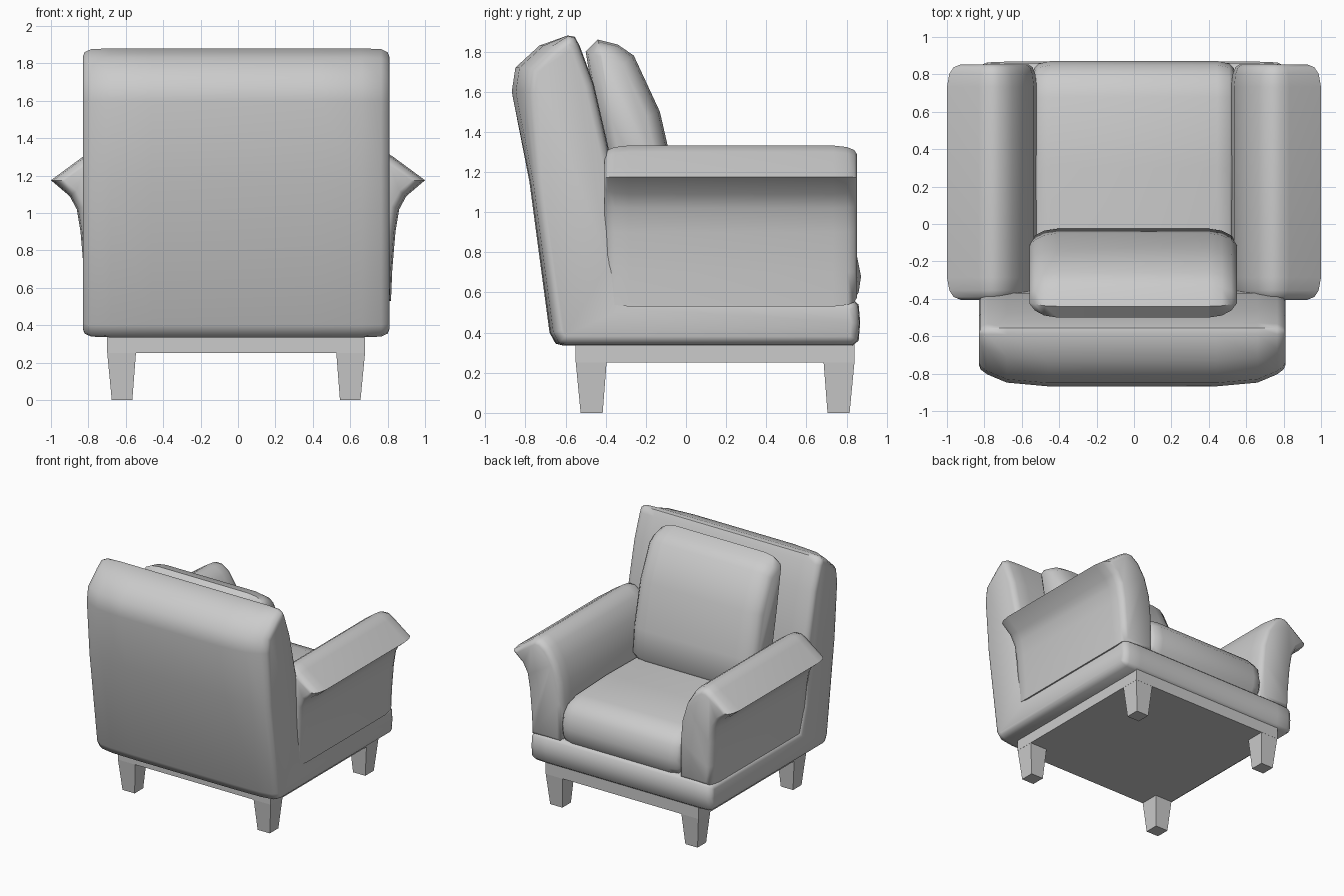
import bpy, bmesh, math
from mathutils import Vector

if "Cube" in bpy.data.objects:
    bpy.data.objects.remove(bpy.data.objects["Cube"])


def inset(profile, d):
    """Shrink a closed 2D outline by d with limited mitres."""
    pts = [Vector(p) for p in profile]
    n = len(pts)
    area = sum(pts[i].x * pts[(i + 1) % n].y - pts[(i + 1) % n].x * pts[i].y for i in range(n))
    s = 1 if area > 0 else -1
    out = []
    for i in range(n):
        e1 = (pts[i] - pts[i - 1]).normalized()
        e2 = (pts[(i + 1) % n] - pts[i]).normalized()
        n1, n2 = Vector((-e1.y, e1.x)) * s, Vector((-e2.y, e2.x)) * s
        m = (n1 + n2).normalized()
        out.append(pts[i] + m * d / max(m.dot(n1), 0.6))
    return out


def loft(name, axis, stations, smooth=50):
    """Skin outlines placed along an axis and cap both ends."""
    bm = bmesh.new()
    rings = []
    for pos, prof in stations:
        ring = []
        for a, b in prof:
            co = [a, b]
            co.insert(axis, pos)
            ring.append(bm.verts.new(co))
        rings.append(ring)
    n = len(rings[0])
    for r, q in zip(rings, rings[1:]):
        for i in range(n):
            j = (i + 1) % n
            bm.faces.new((r[i], r[j], q[j], q[i]))
    bm.faces.new(rings[0])
    bm.faces.new(rings[-1])
    bmesh.ops.recalc_face_normals(bm, faces=bm.faces)
    me = bpy.data.meshes.new(name)
    bm.to_mesh(me)
    bm.free()
    ob = bpy.data.objects.new(name, me)
    bpy.context.collection.objects.link(ob)
    if smooth:
        bpy.ops.object.select_all(action='DESELECT')
        bpy.context.view_layer.objects.active = ob
        ob.select_set(True)
        bpy.ops.object.shade_smooth_by_angle(angle=math.radians(smooth))
    return ob


def rounded(name, axis, prof, lo, hi, steps):
    """Loft with both ends rounded; steps are (distance from end, inset)."""
    st = [(lo + t, inset(prof, d)) for t, d in steps]
    st += [(hi - t, inset(prof, d)) for t, d in reversed(steps)]
    return loft(name, axis, st)


def rect(x0, x1, y0, y1):
    return [(x0, y0), (x1, y0), (x1, y1), (x0, y1)]


# Wooden frame and tapered legs
loft("frame", 2, [(z, rect(-0.70, 0.68, -0.55, 0.84)) for z in (0.25, 0.38)], 0)
for side, sx in (("left", -1), ("right", 1)):
    for place, sy in (("back", -1), ("front", 1)):
        def foot(outer, inner):
            xs = sorted((sx * (0.69 - outer) - 0.01, sx * (0.69 - inner) - 0.01))
            ys = sorted((sy * (0.695 - outer) + 0.145, sy * (0.695 - inner) + 0.145))
            return rect(*xs, *ys)
        loft(f"{place}_{side}_leg", 2, [(0, foot(0.025, 0.135)), (0.26, foot(0, 0.155))], 0)

# Base and tall backrest in one L-shaped body
body = [(-0.61, 0.335), (0.83, 0.335), (0.86, 0.36), (0.868, 0.45), (0.86, 0.54), (0.83, 0.565),
        (-0.28, 0.565), (-0.34, 0.75), (-0.37, 1.25), (-0.46, 1.64), (-0.53, 1.83), (-0.555, 1.875),
        (-0.59, 1.88), (-0.73, 1.83), (-0.85, 1.72), (-0.868, 1.60), (-0.78, 1.15), (-0.68, 0.40), (-0.65, 0.345)]


def body_section(d, push):
    return [(p.x + (push if p.x < -0.7 and p.y > 1.4 else push * 0.25 if p.x < -0.6 else 0), p.y)
            for p in inset(body, d)]


half = [(0.82, 0.045, 0.07), (0.81, 0.02, 0.07), (0.775, 0.004, 0.06), (0.67, 0, 0.02), (0.45, 0, 0)]
stations = [(-x - 0.01, body_section(d, p)) for x, d, p in half]
stations += [(x - 0.01, body_section(d, p)) for x, d, p in reversed(half)]
loft("base_and_backrest", 0, stations)

# Flared arms
arm = [(0.52, 0.53), (0.52, 0.85), (0.535, 1.02), (0.58, 1.17), (0.65, 1.28), (0.72, 1.33), (0.78, 1.332),
       (0.83, 1.30), (1.0, 1.175), (0.90, 1.09), (0.862, 1.02), (0.842, 0.90), (0.825, 0.70), (0.818, 0.53)]
for side, s in (("left", -1), ("right", 1)):
    rounded(f"{side}_arm", 1, [(s * x, z) for x, z in arm], -0.405, 0.853,
            [(0, 0.045), (0.015, 0.022), (0.05, 0.008), (0.12, 0)])

# Seat cushion
seat = [(-0.35, 0.55), (0.83, 0.55), (0.86, 0.60), (0.872, 0.68), (0.85, 0.79), (0.79, 0.86),
        (0.68, 0.895), (0.3, 0.91), (-0.35, 0.90)]
rounded("seat_cushion", 0, seat, -0.535, 0.535, [(0, 0.04), (0.025, 0.015), (0.09, 0)])

# Back cushion
cushion = [(-0.32, 0.86), (-0.08, 0.86), (-0.025, 0.93), (-0.05, 1.15), (-0.13, 1.50), (-0.26, 1.78),
           (-0.34, 1.835), (-0.44, 1.86), (-0.50, 1.80), (-0.44, 1.45)]
rounded("back_cushion", 0, cushion, -0.56, 0.55, [(0, 0.07), (0.03, 0.035), (0.08, 0.01), (0.15, 0)])
